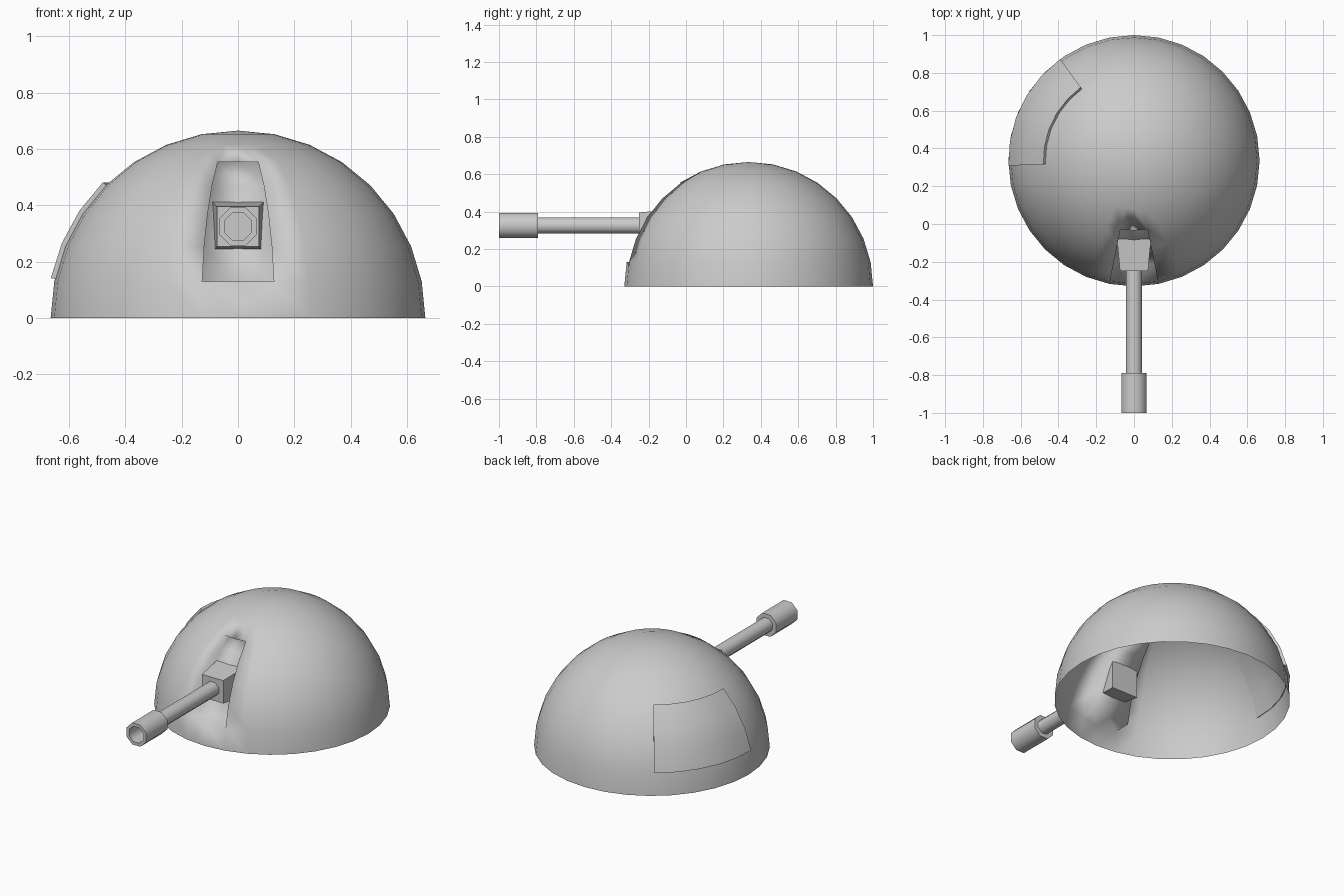
import bpy, bmesh, math
from mathutils import Vector

if "Cube" in bpy.data.objects:
    bpy.data.objects.remove(bpy.data.objects["Cube"])

CENTRE = Vector((0, 0.335, 0))
R = 0.665
STEP = math.radians(11.25)
AXIS_Z = 0.325


def make_object(name, bm, smooth_angle=None):
    bm.normal_update()
    mesh = bpy.data.meshes.new(name)
    bm.to_mesh(mesh)
    bm.free()
    ob = bpy.data.objects.new(name, mesh)
    bpy.context.collection.objects.link(ob)
    if smooth_angle:
        bpy.ops.object.select_all(action='DESELECT')
        ob.select_set(True)
        bpy.context.view_layer.objects.active = ob
        bpy.ops.object.shade_smooth_by_angle(angle=math.radians(smooth_angle))
    return ob


def lathe_y(name, profile, sides=8):
    """Revolve closed (radius, y) profile around the gun axis."""
    bm = bmesh.new()
    rings = []
    for r, y in profile:
        ring = []
        for i in range(sides):
            a = 2 * math.pi * (i + 0.5) / sides
            ring.append(bm.verts.new((r * math.cos(a), y, AXIS_Z + r * math.sin(a))))
        rings.append(ring)
    for a, b in zip(rings, rings[1:]):
        for i in range(sides):
            j = (i + 1) % sides
            bm.faces.new((a[i], a[j], b[j], b[i]))
    bm.faces.new(rings[0])
    bm.faces.new(rings[-1])
    bmesh.ops.recalc_face_normals(bm, faces=bm.faces)
    return make_object(name, bm, 50)


# Dome: open half sphere with a gun slot pushed straight back
bm = bmesh.new()
bmesh.ops.create_uvsphere(bm, u_segments=32, v_segments=16, radius=R)
bmesh.ops.delete(bm, geom=[v for v in bm.verts if v.co.z < -0.01], context='VERTS')
slot = []
for f in bm.faces:
    c = f.calc_center_median()
    lat = math.atan2(c.z, math.hypot(c.x, c.y))
    lon = abs(math.atan2(c.x, -c.y))
    if STEP < lat < 5 * STEP and lon < STEP:
        slot.append(f)
ext = bmesh.ops.extrude_face_region(bm, geom=slot)
moved = [g for g in ext['geom'] if isinstance(g, bmesh.types.BMVert)]
bmesh.ops.translate(bm, verts=moved, vec=(0, 0.1, 0))
left_over = [f for f in slot if f.is_valid]
if left_over:
    bmesh.ops.delete(bm, geom=left_over, context='FACES')
bmesh.ops.translate(bm, verts=bm.verts, vec=CENTRE)
dome = make_object("dome", bm, 180)

# Hatch: curved raised plate on the rear left
bm = bmesh.new()
layers = []
for radius in (0.66, 0.68):
    grid = []
    for i in range(6):
        lon = math.radians(126) + i * STEP
        row = []
        for j in range(4):
            lat = math.radians(12) + j * STEP * 0.98
            d = Vector((math.cos(lat) * math.cos(lon), math.cos(lat) * math.sin(lon), math.sin(lat)))
            row.append(bm.verts.new(CENTRE + d * radius))
        grid.append(row)
    for i in range(5):
        for j in range(3):
            bm.faces.new((grid[i][j], grid[i + 1][j], grid[i + 1][j + 1], grid[i][j + 1]))
    layers.append([g[0] for g in grid] + grid[5][1:] + [g[3] for g in grid[4::-1]] + grid[0][2:0:-1])
inner, outer = layers
for k in range(len(inner)):
    n = (k + 1) % len(inner)
    bm.faces.new((inner[k], inner[n], outer[n], outer[k]))
bmesh.ops.recalc_face_normals(bm, faces=bm.faces)
make_object("hatch", bm, 40)

# Gun mount: tapered block passing through the slot floor
bm = bmesh.new()
bmesh.ops.create_cube(bm, size=2)
for v in bm.verts:
    front = v.co.y < 0
    half = 0.074 if front else 0.09
    low, high = (0.253, 0.395) if front else (0.235, 0.411)
    v.co = (v.co.x * half, -0.25 if front else -0.08, high if v.co.z > 0 else low)
make_object("gun_mount", bm)

# Barrel and hollow muzzle
lathe_y("barrel", [(0.046, -0.22), (0.046, -0.82)])
lathe_y("muzzle", [(0.046, -0.79), (0.073, -0.79), (0.073, -1.0), (0.052, -1.0), (0.052, -0.82)])
